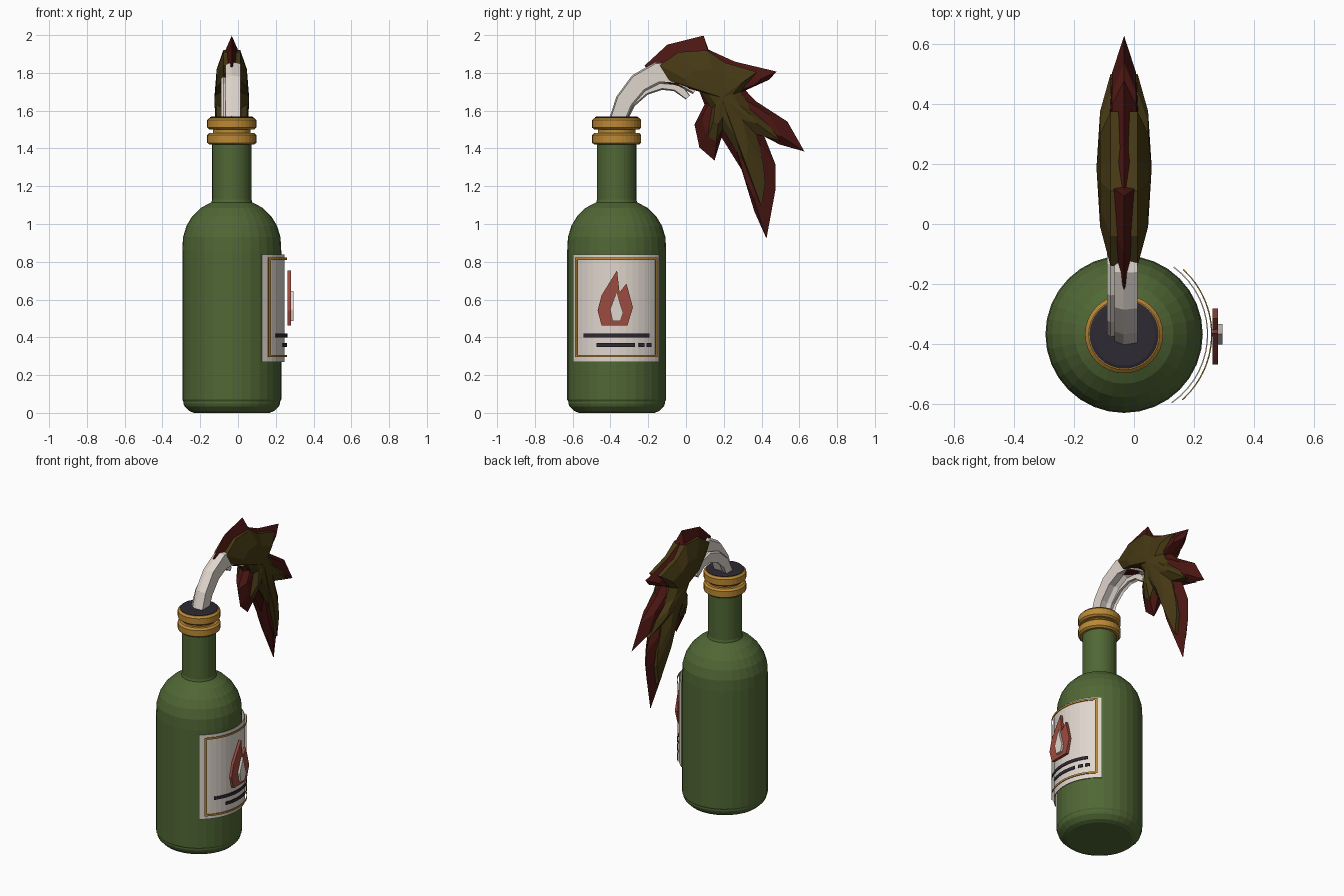
import bpy, bmesh, math
from mathutils import Vector

if "Cube" in bpy.data.objects:
    bpy.data.objects.remove(bpy.data.objects["Cube"])

CX, CY = -0.033, -0.367      # bottle axis


def mat(name, r, g, b):
    m = bpy.data.materials.new(name)
    m.diffuse_color = (r, g, b, 1)
    m.use_nodes = True
    m.node_tree.nodes["Principled BSDF"].inputs["Base Color"].default_value = m.diffuse_color
    return m


GREEN = mat("green_glass", .08, .135, .035)
GOLD = mat("gold", .5, .25, .035)
CREAM = mat("cream", .74, .67, .61)
DARK = mat("dark", .026, .023, .032)
BRICK = mat("brick_red", .34, .07, .05)
RED = mat("flame_red", .07, .008, .006)
OLIVE = mat("flame_olive", .06, .04, .007)


def finish(name, bm, material):
    bmesh.ops.remove_doubles(bm, verts=bm.verts[:], dist=1e-5)
    bmesh.ops.recalc_face_normals(bm, faces=bm.faces[:])
    me = bpy.data.meshes.new(name)
    bm.to_mesh(me)
    bm.free()
    me.materials.append(material)
    ob = bpy.data.objects.new(name, me)
    bpy.context.collection.objects.link(ob)
    return ob


def bridge(bm, a, b):
    n = len(a)
    for i in range(n):
        bm.faces.new((a[i], a[(i + 1) % n], b[(i + 1) % n], b[i]))


def lathe(name, profile, material, n=32):
    bm = bmesh.new()
    rings = [[bm.verts.new((CX + r * math.cos(2 * math.pi * i / n),
                            CY + r * math.sin(2 * math.pi * i / n), z))
              for i in range(n)] for r, z in profile]
    for a, b in zip(rings, rings[1:]):
        bridge(bm, a, b)
    bm.faces.new(rings[0])
    bm.faces.new(rings[-1])
    return finish(name, bm, material)


def wrapped(name, rects, radius, material):
    """Thin patches (y0, y1, z0, z1) bent round the bottle's right side."""
    bm = bmesh.new()
    for y0, y1, z0, z1 in rects:
        a0, a1 = (math.asin((y - CY) / radius) for y in (y0, y1))
        n = max(1, round((a1 - a0) / 0.13))
        loops = []
        for i in range(n + 1):
            a = a0 + (a1 - a0) * i / n
            loops.append([bm.verts.new((CX + r * math.cos(a), CY + r * math.sin(a), z))
                          for r, z in ((radius, z0), (radius, z1),
                                       (radius - .004, z1), (radius - .004, z0))])
        for a, b in zip(loops, loops[1:]):
            bridge(bm, a, b)
        bm.faces.new(loops[0])
        bm.faces.new(loops[-1])
    return finish(name, bm, material)


def plate(name, outline, x0, x1, material):
    bm = bmesh.new()
    a, b = ([bm.verts.new((x, y, z)) for y, z in outline] for x in (x0, x1))
    bridge(bm, a, b)
    bm.faces.new(a)
    bm.faces.new(b)
    return finish(name, bm, material)


def cloth(name, path, x0, x1, material):
    """Folded strip swept along (y, z, half thickness)."""
    bm = bmesh.new()
    loops = []
    for i, (y, z, t) in enumerate(path):
        p, q = path[max(i - 1, 0)], path[min(i + 1, len(path) - 1)]
        d = Vector((q[0] - p[0], q[1] - p[1])).normalized()
        ny, nz = -d.y * t, d.x * t
        m = x0 + (x1 - x0) * .4
        sect = ((x0, -1), (x0, .75), (m, 1), (x1, .85), (x1, -.8), (m, -.7))
        loops.append([bm.verts.new((x, y + ny * s, z + nz * s)) for x, s in sect])
    for a, b in zip(loops, loops[1:]):
        bridge(bm, a, b)
    bm.faces.new(loops[0])
    bm.faces.new(loops[-1])
    return finish(name, bm, material)


def blaze(name, outline, centre, rings, material):
    """Puffed star: outline shrunk towards the centre as it swells in x."""
    bm = bmesh.new()
    c = Vector(centre)
    rim = []
    for side in (-1, 1):
        loops = [[bm.verts.new((CX + side * x, *(c + (Vector(p) - c) * s)))
                  for p in outline] for s, x in rings[:-1]]
        for a, b in zip(loops, loops[1:]):
            bridge(bm, a, b)
        tip = bm.verts.new((CX + side * rings[-1][1], *c))
        last = loops[-1]
        for i in range(len(last)):
            bm.faces.new((last[i], last[(i + 1) % len(last)], tip))
        rim.append(loops[0])
    if rings[0][1] > 0:
        bridge(bm, *rim)
    return finish(name, bm, material)


# Bottle with collars and stopper
lathe("bottle", [(.2, 0), (.225, .01), (.25, .035), (.256, .05), (.256, .06), (.262, .07),
                 (.262, .86), (.258, .93), (.24, .99), (.21, 1.04), (.165, 1.085),
                 (.108, 1.115), (.104, 1.13), (.104, 1.43)], GREEN)
lathe("collar_core", [(.1, 1.42), (.1, 1.55)], GOLD)
for name, z in (("lower_collar", 1.42), ("upper_collar", 1.5)):
    lathe(name, [(.118, z), (.13, z + .01), (.13, z + .05), (.118, z + .062)], GOLD)
lathe("stopper", [(.115, 1.54), (.115, 1.566), (.105, 1.57)], DARK)

# Wrapped label with border and printed bars
wrapped("label", [(-.597, -.142, .27, .838)], .28, CREAM)
wrapped("label_border", [(-.587, -.15, .295, .307), (-.587, -.15, .81, .822),
                         (-.587, -.576, .307, .81), (-.161, -.15, .307, .81)], .294, GOLD)
wrapped("label_bars", [(-.543, -.193, .4, .42), (-.475, -.27, .349, .369),
                       (-.25, -.22, .349, .369), (-.208, -.183, .349, .369)], .294, DARK)

# Flame emblem on the label
plate("emblem", [(-.447, .463), (-.468, .542), (-.447, .622), (-.365, .755), (-.352, .638),
                 (-.315, .685), (-.281, .558), (-.31, .463)], .262, .28, BRICK)
plate("emblem_core", [(-.389, .487), (-.402, .548), (-.366, .645), (-.352, .59),
                      (-.333, .53), (-.347, .487)], .28, .295, CREAM)

# Cloth wick, with a narrow side fold
cloth("wick", [(-.36, 1.555, .045), (-.325, 1.65, .05), (-.25, 1.745, .055),
               (-.15, 1.8, .06), (-.03, 1.79, .06), (.06, 1.72, .04)], -.065, .012, CREAM)
cloth("wick_fold", [(-.345, 1.555, .035), (-.3, 1.645, .035), (-.22, 1.715, .035),
                    (-.13, 1.745, .035), (-.05, 1.73, .03), (.01, 1.67, .015)],
      -.09, -.06, CREAM)

# Wind-blown flames, outer and inner
outer = [(-.22, 1.838), (-.098, 1.95), (.093, 1.997), (.119, 1.923), (.257, 1.86),
         (.479, 1.807), (.442, 1.765), (.315, 1.707), (.373, 1.648), (.537, 1.542),
         (.627, 1.384), (.495, 1.421), (.415, 1.463), (.474, 1.315), (.474, 1.183),
         (.426, .923), (.362, 1.066), (.294, 1.288), (.188, 1.458), (.151, 1.336),
         (.071, 1.405), (.045, 1.526), (.098, 1.632), (.071, 1.701), (-.13, 1.754)]
inner = [(-.14, 1.84), (-.04, 1.91), (.11, 1.92), (.205, 1.855), (.375, 1.805),
         (.29, 1.7), (.345, 1.605), (.44, 1.52), (.5, 1.44), (.37, 1.475),
         (.41, 1.32), (.42, 1.22), (.4, 1.09), (.31, 1.32), (.195, 1.5),
         (.16, 1.44), (.115, 1.46), (.135, 1.61), (.075, 1.7), (-.09, 1.76)]
blaze("outer_flame", outer, (.188, 1.67), [(1, 0), (.72, .04), (0, .06)], RED)
blaze("inner_flame", inner, (.188, 1.67), [(1, .045), (.6, .08), (0, .092)], OLIVE)
